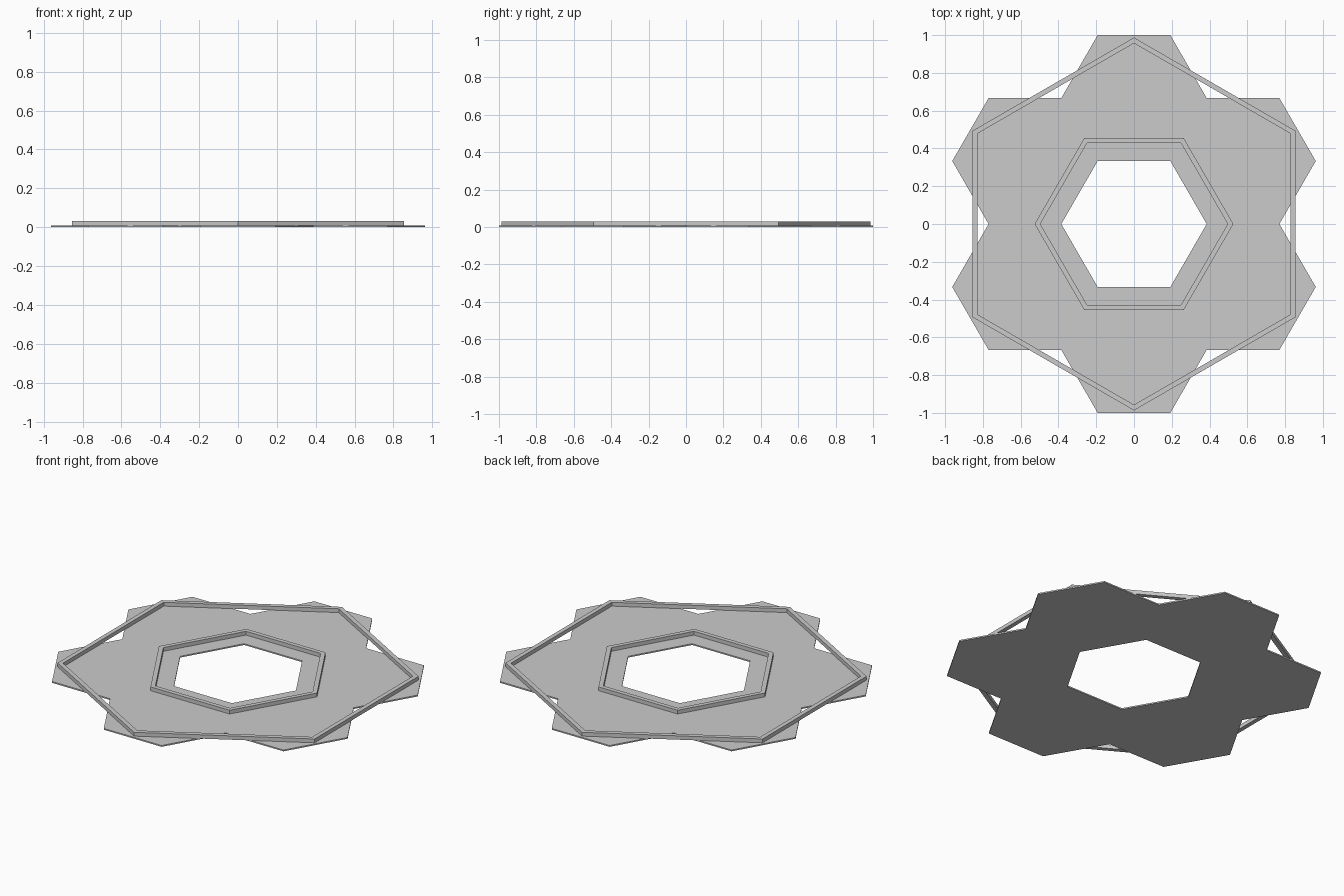
import bpy, bmesh
from math import cos, sin, pi, sqrt, radians

if "Cube" in bpy.data.objects:
    bpy.data.objects.remove(bpy.data.objects["Cube"])

SIDE = 2 / (3 * sqrt(3))      # edge of one floor hexagon
FLOOR_TOP = 0.008
WALL_TOP = 0.031

grey = bpy.data.materials.new("plain_grey")
grey.use_nodes = True
colour = (0.6, 0.6, 0.6, 1)
grey.diffuse_color = colour
grey.node_tree.nodes["Principled BSDF"].inputs["Base Color"].default_value = colour


def polar(radius, degrees):
    a = radians(degrees)
    return radius * cos(a), radius * sin(a)


def hexagon(radius, turn=0):
    return [polar(radius, turn + 60 * i) for i in range(6)]


def finish(name, bm):
    bmesh.ops.recalc_face_normals(bm, faces=bm.faces)
    mesh = bpy.data.meshes.new(name)
    bm.to_mesh(mesh)
    bm.free()
    mesh.materials.append(grey)
    obj = bpy.data.objects.new(name, mesh)
    bpy.context.collection.objects.link(obj)


def raise_faces(bm, height):
    """Extrude the flat sheet upward into a closed slab."""
    result = bmesh.ops.extrude_face_region(bm, geom=bm.faces[:], use_keep_orig=True)
    verts = [g for g in result["geom"] if isinstance(g, bmesh.types.BMVert)]
    bmesh.ops.translate(bm, verts=verts, vec=(0, 0, height))


def hex_wall(name, outer, inner, turn):
    bm = bmesh.new()
    rings = [[bm.verts.new((x, y, FLOOR_TOP)) for x, y in hexagon(r, turn)]
             for r in (outer, inner)]
    for i in range(6):
        j = (i + 1) % 6
        bm.faces.new((rings[0][i], rings[0][j], rings[1][j], rings[1][i]))
    raise_faces(bm, WALL_TOP - FLOOR_TOP)
    finish(name, bm)


# Floor: six hexagons around an open hexagonal centre
bm = bmesh.new()
for k in range(6):
    cx, cy = polar(SIDE * sqrt(3), 30 + 60 * k)
    bm.faces.new([bm.verts.new((cx + x, cy + y, 0)) for x, y in hexagon(SIDE)])
bmesh.ops.remove_doubles(bm, verts=bm.verts, dist=0.001)
raise_faces(bm, FLOOR_TOP)
finish("floor", bm)

# Low walls standing on the floor
hex_wall("outer_wall", 0.987, 0.957, 90)
hex_wall("inner_wall", 0.526, 0.496, 0)
